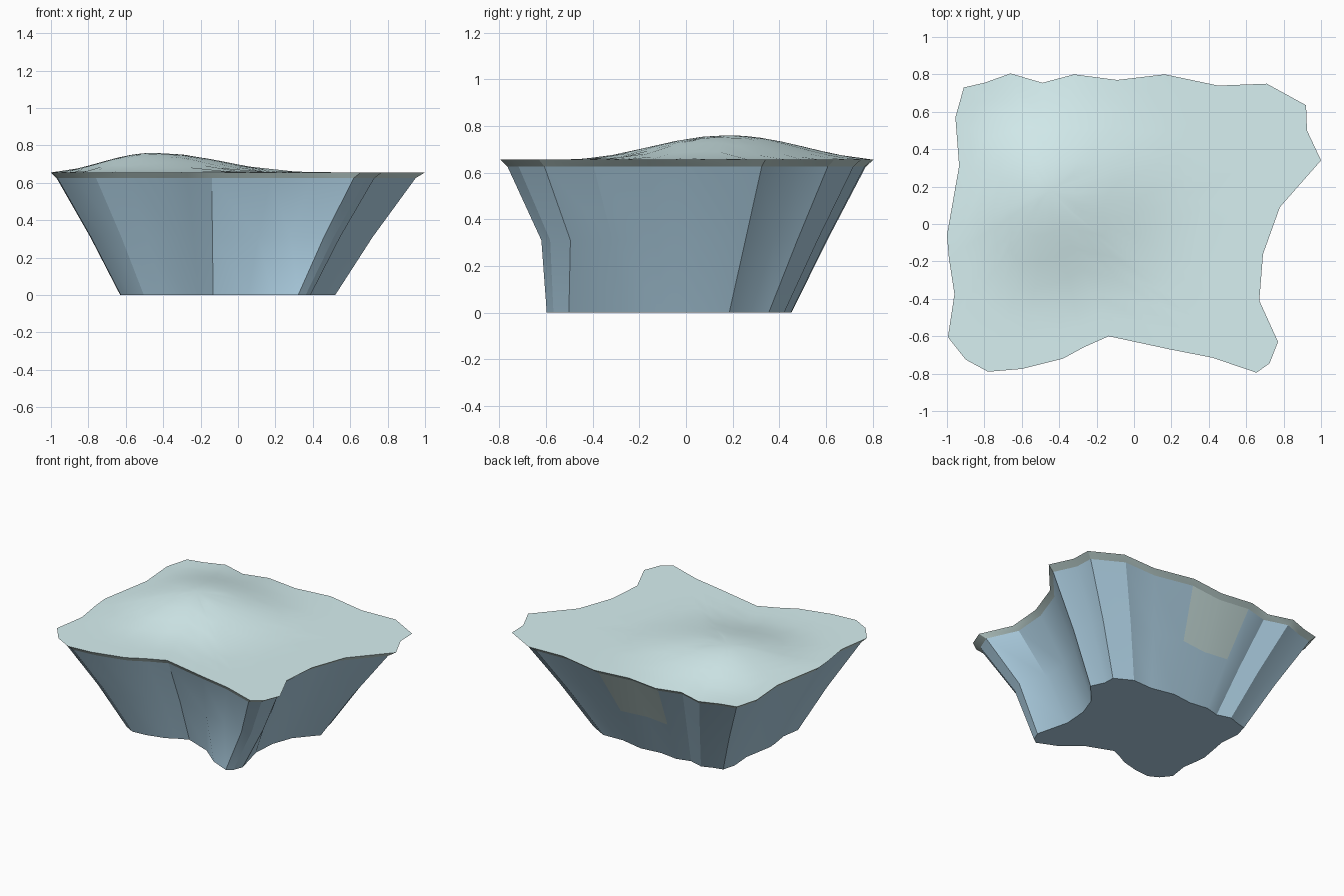
import bpy, bmesh, math

if "Cube" in bpy.data.objects:
    bpy.data.objects.remove(bpy.data.objects["Cube"])

# Outline of the plateau seen from above, clockwise from the back left corner
OUTLINE = [(-.91, .73), (-.80, .755), (-.66, .805), (-.49, .755), (-.32, .80), (-.09, .77),
           (.165, .80), (.45, .74), (.71, .75), (.92, .635), (.925, .50), (1.0, .34),
           (.78, .09), (.69, -.16), (.67, -.41), (.77, -.63), (.725, -.745), (.655, -.795),
           (.42, -.715), (.19, -.67), (-.135, -.60), (-.27, -.66), (-.38, -.72), (-.60, -.775),
           (-.78, -.79), (-.90, -.725), (-.995, -.605), (-.96, -.375), (-.99, -.18),
           (-1.0, -.06), (-.935, .31), (-.955, .57)]
N = len(OUTLINE)
RIM_Z = .655
PEAK = (-.45, .18)


def material(name, rgb):
    m = bpy.data.materials.new(name)
    m.diffuse_color = (*rgb, 1)
    m.use_nodes = True
    m.node_tree.nodes["Principled BSDF"].inputs["Base Color"].default_value = m.diffuse_color
    return m


def ring(bm, z, scale, dx=0, dy=0, bulge=0):
    """Scaled copy of the outline; bulge pushes the front right spur forward."""
    verts = []
    for i, (x, y) in enumerate(OUTLINE):
        push = {14: .2, 15: 1, 16: 1, 17: 1, 18: .9, 19: .25}.get(i, 0) * bulge
        verts.append(bm.verts.new((x * scale + dx, y * scale + dy - push, z)))
    return verts


def bridge(bm, a, b, mat=0):
    faces = []
    for i in range(N):
        j = (i + 1) % N
        f = bm.faces.new((a[i], a[j], b[j], b[i]))
        f.material_index = mat
        faces.append(f)
    return faces


def finish(bm, name, mats, angle):
    bmesh.ops.recalc_face_normals(bm, faces=bm.faces)
    me = bpy.data.meshes.new(name)
    bm.to_mesh(me)
    bm.free()
    ob = bpy.data.objects.new(name, me)
    bpy.context.collection.objects.link(ob)
    for m in mats:
        me.materials.append(m)
    bpy.ops.object.select_all(action='DESELECT')
    ob.select_set(True)
    bpy.context.view_layer.objects.active = ob
    bpy.ops.object.shade_smooth_by_angle(angle=math.radians(angle))
    return ob


def hill(x, y):
    dx, dy = x - PEAK[0], y - PEAK[1]
    d = math.hypot(dx / (.6 if dx < 0 else .8), dy / (.7 if dy < 0 else .68))
    return .105 * math.cos(math.pi / 2 * min(d, 1)) ** 2


rock = material("rock", (.43, .64, .78))
grass = material("grass", (.68, .87, .88))
edge = material("edge", (.58, .73, .71))

# Rock base: three stacked rings, closed underneath
bm = bmesh.new()
base = ring(bm, 0, .575, -.055, -.01, .13)
mid = ring(bm, .31, .755, -.035, -.002, .018)
top = ring(bm, .625, .96, -.01, -.002)
bridge(bm, base, mid)
upper = bridge(bm, mid, top)
bm.faces.new(base)
# Overhanging patch on the back wall
for i in (4, 5):
    upper[i].material_index = 1
finish(bm, "rock_base", [rock, edge], 25)

# Grass cap: sloped rim and a low hill made of rings shrinking to the peak
bm = bmesh.new()
lower = ring(bm, .625, .96, -.01, -.002)
prev = ring(bm, RIM_Z, 1)
bridge(bm, lower, prev, 1)
for t in (.85, .7, .55, .4, .25, .12):
    cur = []
    for x, y in OUTLINE:
        px = PEAK[0] + (x - PEAK[0]) * t
        py = PEAK[1] + (y - PEAK[1]) * t
        cur.append(bm.verts.new((px, py, RIM_Z + hill(px, py))))
    bridge(bm, prev, cur)
    prev = cur
tip = bm.verts.new((*PEAK, RIM_Z + .105))
for i in range(N):
    bm.faces.new((prev[i], prev[(i + 1) % N], tip))
finish(bm, "grass_cap", [grass, edge], 30)
